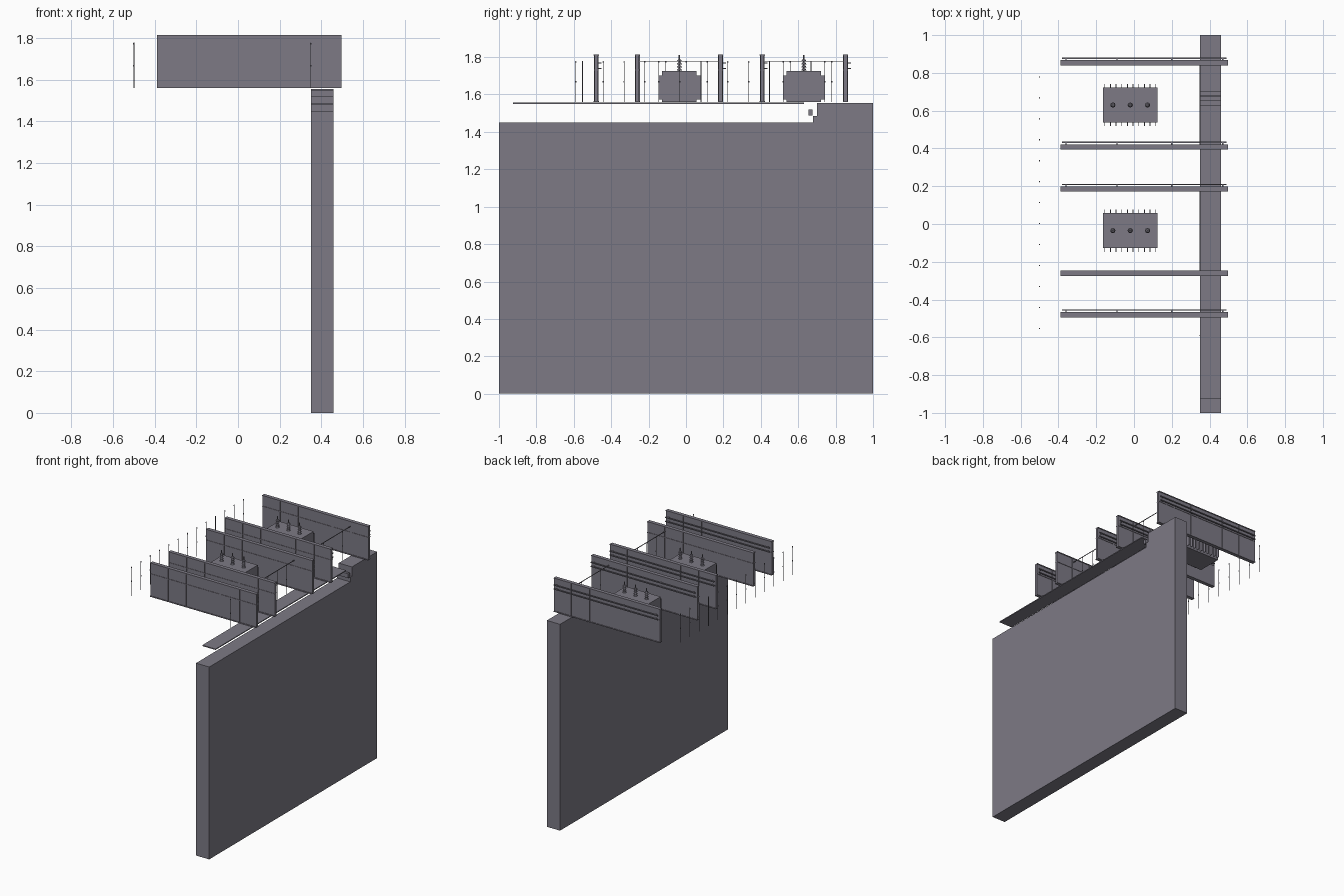
import bpy, bmesh
from mathutils import Matrix, Vector

cube = bpy.data.objects.get("Cube")
if cube:
    bpy.data.objects.remove(cube, do_unlink=True)

GREY = (0.205, 0.195, 0.235, 1)
mat = bpy.data.materials.new("slate_grey")
mat.use_nodes = True
mat.diffuse_color = GREY
mat.node_tree.nodes["Principled BSDF"].inputs["Base Color"].default_value = GREY


def finish(bm, name):
    bmesh.ops.recalc_face_normals(bm, faces=bm.faces)
    mesh = bpy.data.meshes.new(name)
    bm.to_mesh(mesh)
    bm.free()
    mesh.materials.append(mat)
    obj = bpy.data.objects.new(name, mesh)
    bpy.context.collection.objects.link(obj)
    return obj


def box(bm, x0, x1, y0, y1, z0, z1):
    size = Matrix.Diagonal((x1 - x0, y1 - y0, z1 - z0, 1))
    centre = Vector((x0 + x1, y0 + y1, z0 + z1)) / 2
    bmesh.ops.create_cube(bm, size=1, matrix=Matrix.Translation(centre) @ size)


def cylinder(bm, x, y, z0, z1, r, r_top=None):
    bmesh.ops.create_cone(bm, cap_ends=True, segments=8, radius1=r,
                          radius2=r if r_top is None else r_top, depth=z1 - z0,
                          matrix=Matrix.Translation((x, y, (z0 + z1) / 2)))


WALL_X = (0.35, 0.46)
BASE, TOP = 1.56, 1.815

# Tall retaining wall with a raised, notched end
bm = bmesh.new()
profile = [(-1, 0), (1, 0), (1, 1.555), (0.70, 1.555), (0.70, 1.485),
           (0.68, 1.485), (0.68, 1.45), (-1, 1.45)]
face = bm.faces.new([bm.verts.new((WALL_X[0], y, z)) for y, z in profile])
side = bmesh.ops.extrude_face_region(bm, geom=[face])
verts = [g for g in side["geom"] if isinstance(g, bmesh.types.BMVert)]
bmesh.ops.translate(bm, verts=verts, vec=(WALL_X[1] - WALL_X[0], 0, 0))
finish(bm, "wall")

# Thin slab floating over the wall, and the small beam in the notch
bm = bmesh.new()
box(bm, *WALL_X, -0.925, 0.63, 1.55, 1.557)
finish(bm, "slab")
bm = bmesh.new()
box(bm, *WALL_X, 0.655, 0.675, 1.487, 1.52)
finish(bm, "notch_beam")

# Partition panels with posts, and rails on the back of most of them
for i, (y, rails) in enumerate([(-0.48, 1), (-0.26, 0), (0.185, 1), (0.408, 1), (0.853, 1)]):
    bm = bmesh.new()
    box(bm, -0.388, 0.497, y - 0.01, y + 0.01, BASE, TOP)
    for x in (-0.24, -0.09, 0.2, 0.355):
        box(bm, x - 0.003, x + 0.003, y - 0.013, y + 0.013, BASE, TOP)
    box(bm, -0.388, 0.497, y - 0.013, y + 0.013, 1.729, 1.734)
    for z in (BASE, TOP - 0.006):
        box(bm, -0.388, 0.497, y - 0.014, y + 0.014, z, z + 0.006)
    finish(bm, f"panel_{i + 1}")
    if rails:
        bm = bmesh.new()
        for z in (1.735, 1.765):
            box(bm, -0.38, 0.49, y + 0.021, y + 0.028, z, z + 0.007)
            for x in (-0.36, -0.09, 0.2, 0.47):
                box(bm, x - 0.003, x + 0.003, y + 0.01, y + 0.022, z, z + 0.006)
        finish(bm, f"panel_rails_{i + 1}")

# Transformers: tank, cooling fins and stacked insulators
for name, y in (("front", -0.035), ("back", 0.63)):
    bm = bmesh.new()
    box(bm, -0.165, 0.125, y - 0.092, y + 0.092, BASE, 1.725)
    finish(bm, f"transformer_tank_{name}")
    bm = bmesh.new()
    for k in range(10):
        x = -0.155 + 0.03 * k
        box(bm, x - 0.002, x + 0.002, y - 0.112, y + 0.112, 1.572, 1.702)
    finish(bm, f"cooling_fins_{name}")
    bm = bmesh.new()
    for x in (-0.112, -0.02, 0.072):
        cylinder(bm, x, y, 1.725, 1.81, 0.004)
        for k in range(4):
            z = 1.729 + 0.016 * k
            cylinder(bm, x, y, z, z + 0.01, 0.014, 0.008)
    finish(bm, f"insulators_{name}")

# Slim fence poles with small collars
bm = bmesh.new()
spots = [(-0.5, -0.553 + 0.111 * k) for k in range(13)]
spots += [(WALL_X[0], y) for y in (-0.59, -0.145, -0.033, 0.08, 0.52, 0.742)]
for x, y in spots:
    cylinder(bm, x, y, BASE, 1.78, 0.0018)
    for z in (1.665, 1.77):
        cylinder(bm, x, y, z, z + 0.007, 0.0035)
finish(bm, "fence_poles")

# Wires strung between panels
bm = bmesh.new()
for y0, y1 in ((-0.25, 0.175), (0.418, 0.843)):
    box(bm, 0.348, 0.352, y0, y1, 1.776, 1.78)
finish(bm, "wires")
